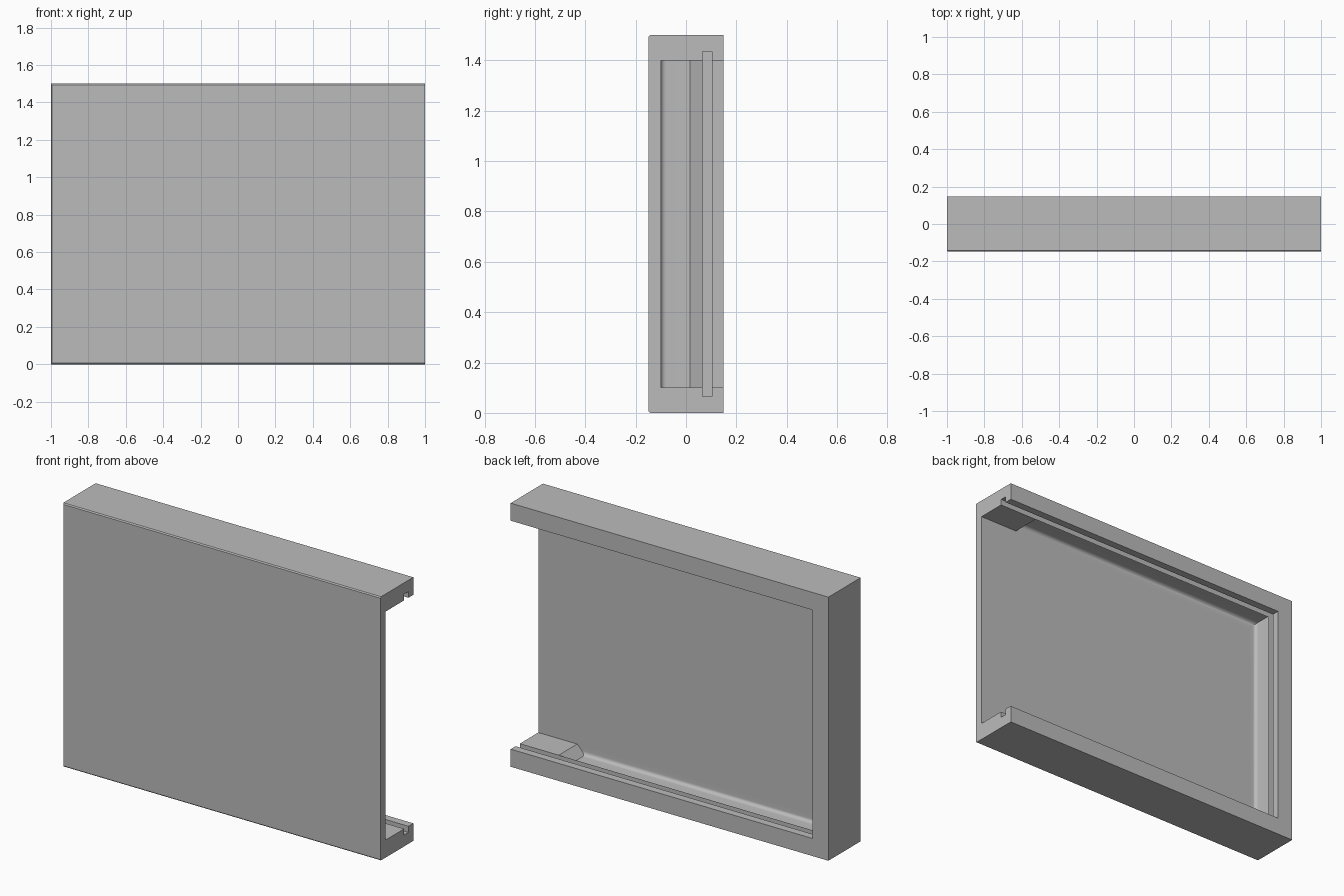
import bpy
import bmesh
import math

cube = bpy.data.objects.get("Cube")
if cube:
    bpy.data.objects.remove(cube, do_unlink=True)

grey = bpy.data.materials.new("plain grey")
grey.use_nodes = True
colour = (0.5, 0.5, 0.5, 1)
grey.diffuse_color = colour
grey.node_tree.nodes["Principled BSDF"].inputs["Base Color"].default_value = colour

HALF_Y, HEIGHT, RIM, UNDERCUT = 0.148, 1.5, 0.1, 0.05
FLOOR_Y, SLOT_Y0, SLOT_Y1 = -0.1, 0.066, 0.104


def add_mesh(name, bm):
    bmesh.ops.recalc_face_normals(bm, faces=bm.faces)
    mesh = bpy.data.meshes.new(name)
    bm.to_mesh(mesh)
    bm.free()
    mesh.materials.append(grey)
    obj = bpy.data.objects.new(name, mesh)
    bpy.context.collection.objects.link(obj)
    return obj


def box_bmesh(x0, x1, y0, y1, z0, z1):
    bm = bmesh.new()
    bmesh.ops.create_cube(bm, size=1)
    for v in bm.verts:
        v.co = (x1 if v.co.x > 0 else x0,
                y1 if v.co.y > 0 else y0,
                z1 if v.co.z > 0 else z0)
    return bm


# Outer case, with a fine bevel around the front edges
bm = box_bmesh(-1, 1, -HALF_Y, HALF_Y, 0, HEIGHT)
front_edges = [e for e in bm.edges
               if all(v.co.y < 0 for v in e.verts) and any(v.co.x < 0 or v.co.z > 0 for v in e.verts)
               and not all(v.co.x > 0 for v in e.verts)]
bmesh.ops.bevel(bm, geom=front_edges, offset=0.006, segments=1, affect='EDGES')
case = add_mesh("sliding_lid_case", bm)

# Main opening through the back and one end
opening = add_mesh("opening_cutter", box_bmesh(
    -1 + RIM, 1.2, FLOOR_Y, 0.3, RIM, HEIGHT - RIM))

# Slot in which a lid slides
slot = add_mesh("lid_slot_cutter", box_bmesh(
    -0.935, 1.2, SLOT_Y0, SLOT_Y1, 0.065, HEIGHT - 0.065))

# Undercut pocket: rounded at its floor, sloped below the lip and at the open end
radius, steps = 0.022, 6
levels = []
for i in range(steps + 1):
    a = math.pi / 2 * i / steps
    levels.append((FLOOR_Y + radius * (1 - math.cos(a)),
                   UNDERCUT - radius * (1 - math.sin(a))))
levels += [(SLOT_Y0 - UNDERCUT, UNDERCUT), (SLOT_Y0, 0), (SLOT_Y0 + 0.02, -0.02)]
bm = bmesh.new()
for y, out in levels:
    outline = [(-1 + RIM - out, RIM - out), (0.755 - max(out, 0), RIM - out)]
    if out > 0:
        outline.append((0.755, RIM))
    for x, z in outline:
        bm.verts.new((x, y, z))
        bm.verts.new((x, y, HEIGHT - z))
hull = bmesh.ops.convex_hull(bm, input=bm.verts)
bmesh.ops.delete(bm, geom=[g for g in hull["geom_interior"]
                           if isinstance(g, bmesh.types.BMVert)], context='VERTS')
bmesh.ops.dissolve_limit(bm, angle_limit=0.01, verts=bm.verts, edges=bm.edges)
pocket = add_mesh("pocket_cutter", bm)

# Carve the case
bpy.ops.object.select_all(action='DESELECT')
case.select_set(True)
bpy.context.view_layer.objects.active = case
for cutter in (opening, pocket, slot):
    cutter.hide_render = True
    mod = case.modifiers.new(cutter.name, 'BOOLEAN')
    mod.operation = 'DIFFERENCE'
    mod.solver = 'EXACT'
    mod.object = cutter
    bpy.ops.object.modifier_apply(modifier=mod.name)
    bpy.data.objects.remove(cutter, do_unlink=True)

bpy.ops.object.shade_smooth_by_angle(angle=math.radians(30))
